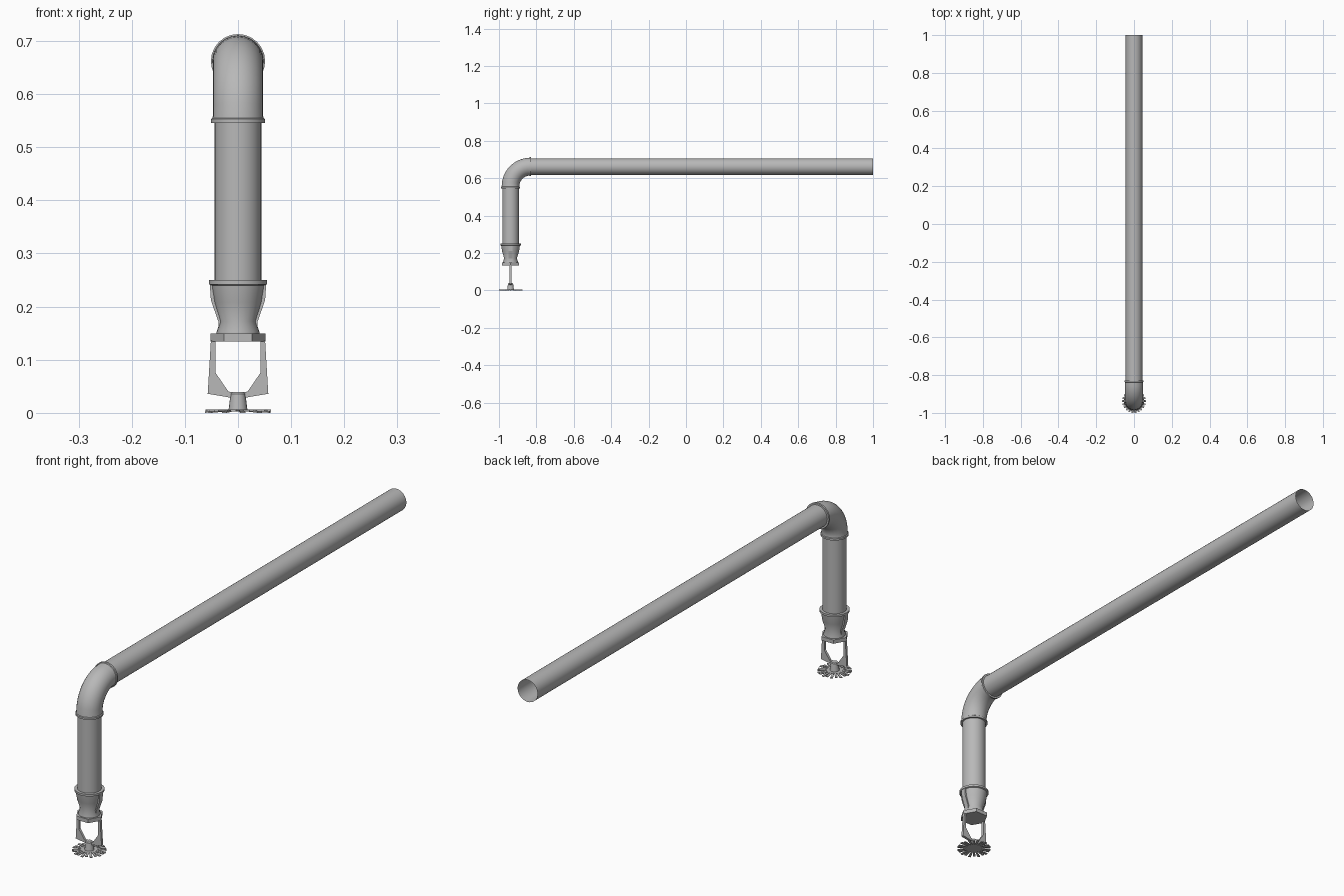
import bpy, bmesh
from math import sin, cos, pi, radians
from mathutils import Vector

cube = bpy.data.objects.get("Cube")
if cube:
    bpy.data.objects.remove(cube)

grey = bpy.data.materials.new("pipe grey")
grey.use_nodes = True
colour = (0.48, 0.48, 0.48, 1)
grey.diffuse_color = colour
grey.node_tree.nodes["Principled BSDF"].inputs["Base Color"].default_value = colour

AXIS = -0.938      # y of the vertical drop
TOP = 0.662        # height of the long pipe


def finish(name, bm, smooth=True):
    bmesh.ops.recalc_face_normals(bm, faces=bm.faces)
    mesh = bpy.data.meshes.new(name)
    bm.to_mesh(mesh)
    bm.free()
    mesh.materials.append(grey)
    ob = bpy.data.objects.new(name, mesh)
    bpy.context.collection.objects.link(ob)
    if smooth:
        bpy.ops.object.select_all(action='DESELECT')
        ob.select_set(True)
        bpy.context.view_layer.objects.active = ob
        bpy.ops.object.shade_smooth_by_angle(angle=radians(35))
    return ob


def sweep(name, rings, sides=32, caps=False, smooth=True):
    """Skin rings given as (y, z, tilt, radius); tilt 0 points up, pi/2 points back."""
    bm = bmesh.new()
    loops = []
    for y, z, a, r in rings:
        loops.append([bm.verts.new((r * cos(t), y + r * sin(t) * cos(a), z - r * sin(t) * sin(a)))
                      for t in (2 * pi * i / sides for i in range(sides))])
    for low, high in zip(loops, loops[1:]):
        for i in range(sides):
            j = (i + 1) % sides
            bm.faces.new((low[i], low[j], high[j], high[i]))
    if caps:
        bm.faces.new(loops[0])
        bm.faces.new(loops[-1])
    return finish(name, bm, smooth)


def lathe(name, profile, **options):
    return sweep(name, [(AXIS, z, 0, r) for r, z in profile], **options)


def plate(name, outline, depth):
    """Extrude an x-z outline along y, centred on the drop."""
    bm = bmesh.new()
    face = bm.faces.new([bm.verts.new((x, AXIS - depth / 2, z)) for x, z in outline])
    new = bmesh.ops.extrude_face_region(bm, geom=[face])["geom"]
    bmesh.ops.translate(bm, vec=(0, depth, 0),
                        verts=[v for v in new if isinstance(v, bmesh.types.BMVert)])
    return finish(name, bm, smooth=False)


# Pipes, open at the far end
sweep("long_pipe", [(-0.85, TOP, pi / 2, 0.044), (1.0, TOP, pi / 2, 0.044)])
lathe("drop_pipe", [(0.044, 0.23), (0.044, 0.56)])

# Elbow with a raised lip at each end
BEND, STEPS = 0.104, 9
start = TOP - BEND
elbow = [(AXIS, start - 0.012, 0, r) for r in (0.043, 0.051)]
elbow += [(AXIS, start - 0.005, 0, 0.051), (AXIS, start - 0.003, 0, 0.048)]
for i in range(STEPS + 1):
    a = pi / 2 * i / STEPS
    elbow.append((AXIS + BEND * (1 - cos(a)), start + BEND * sin(a), a, 0.0475))
end = AXIS + BEND
elbow += [(end - 0.004, TOP, pi / 2, 0.048), (end - 0.002, TOP, pi / 2, 0.051),
          (end + 0.005, TOP, pi / 2, 0.051), (end + 0.005, TOP, pi / 2, 0.043)]
sweep("elbow", elbow, sides=24)

# Reducer and its collar
lathe("reducer", [(0.043, 0.25), (0.055, 0.25), (0.055, 0.242), (0.05, 0.24),
                  (0.045, 0.208), (0.034, 0.172), (0.04, 0.153), (0.04, 0.148)], sides=24)

# Hexagonal nut
lathe("hex_nut", [(0.052, 0.134), (0.052, 0.149)], sides=6, caps=True, smooth=False)

# Side ribs and frame arms, one on each side
for side, s in (("right", -1), ("left", 1)):
    rib = [(0.04, 0.242), (0.053, 0.242), (0.051, 0.212), (0.037, 0.172), (0.037, 0.15), (0.03, 0.15)]
    plate(side + "_reducer_rib", [(s * x, z) for x, z in rib], 0.02)
    arm = [(0.042, 0.136), (0.051, 0.136), (0.057, 0.036), (0.01, 0.028),
           (0.01, 0.039), (0.018, 0.04), (0.042, 0.075)]
    plate(side + "_frame_arm", [(s * x, z) for x, z in arm], 0.01)

# Hub above the deflector
lathe("hub", [(0.018, 0.004), (0.014, 0.036), (0.011, 0.039)], sides=16, caps=True)

# Deflector: a thin disc with flared teeth
TEETH = 22
lathe("deflector_disc", [(0.03, 0.003), (0.03, 0.006)], sides=TEETH, caps=True, smooth=False)
bm = bmesh.new()
for i in range(TEETH):
    t = 2 * pi * i / TEETH
    out, across = Vector((cos(t), sin(t), 0)), Vector((-sin(t), cos(t), 0))
    drop = 0.002 if i % 2 else 0
    corners = []
    for z in (0.003, 0.006):
        for r, w in ((0.026, -0.003), (0.026, 0.003), (0.0625, 0.005), (0.0625, -0.005)):
            h = z - 0.003 if r > 0.05 and drop else z
            corners.append(bm.verts.new(Vector((0, AXIS, h)) + out * r + across * w))
    low, high = corners[:4], corners[4:]
    bm.faces.new(low[::-1])
    bm.faces.new(high)
    for j in range(4):
        k = (j + 1) % 4
        bm.faces.new((low[j], low[k], high[k], high[j]))
finish("deflector_teeth", bm, smooth=False)
